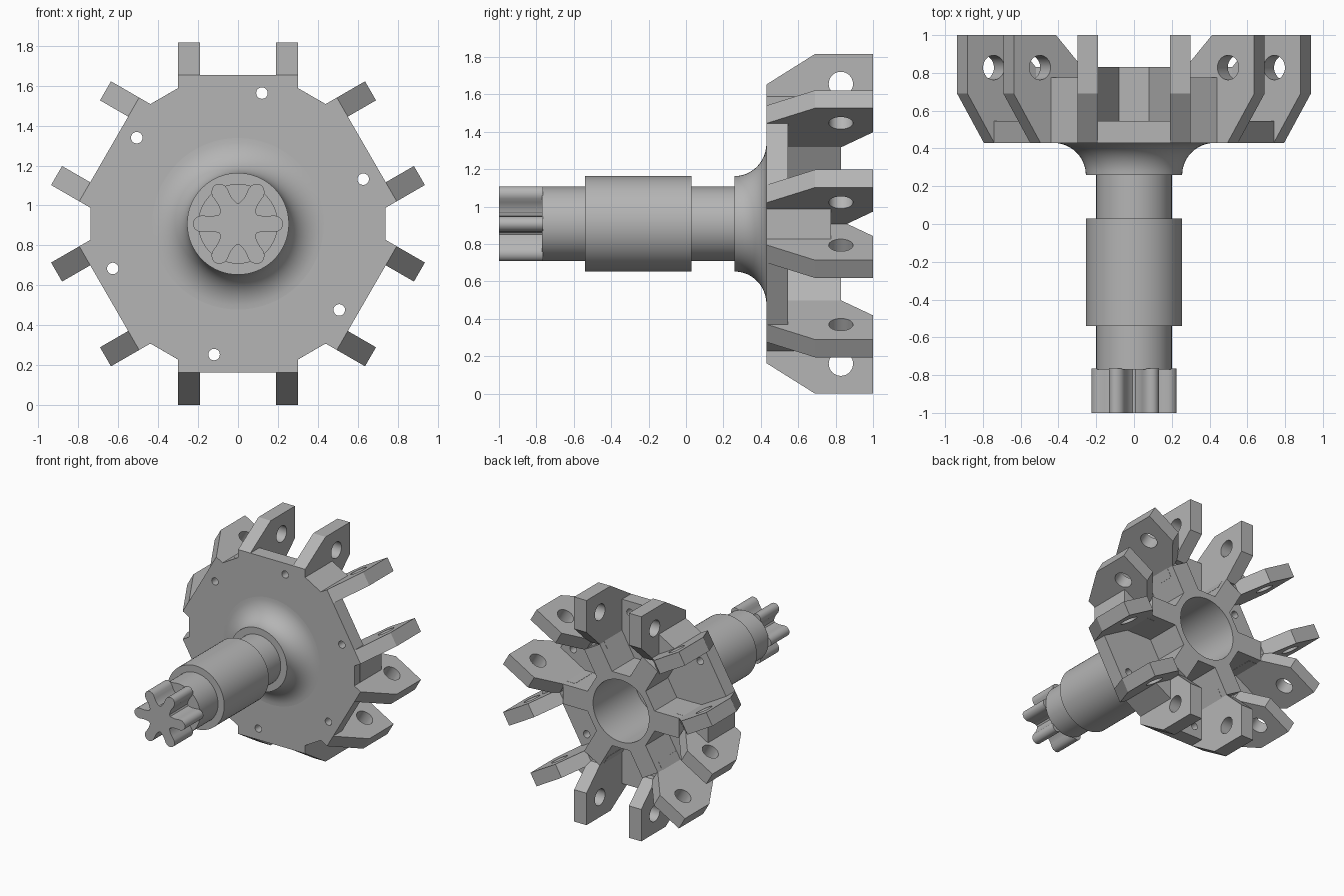
import bpy
import bmesh
from math import sin, cos, pi, radians
from mathutils import Matrix, Vector

if "Cube" in bpy.data.objects:
    bpy.data.objects.remove(bpy.data.objects["Cube"])

AXIS = 0.908                      # height of the shaft axis
SECTORS = [radians(30 + 60 * i) for i in range(6)]

steel = bpy.data.materials.new("plain_grey")
steel.use_nodes = True
GREY = (0.46, 0.46, 0.46, 1)
steel.diffuse_color = GREY
steel.node_tree.nodes["Principled BSDF"].inputs["Base Color"].default_value = GREY


def finish(name, mesh):
    """Clean a mesh, shade it and add it to the scene."""
    bm = bmesh.new()
    bm.from_mesh(mesh)
    bmesh.ops.remove_doubles(bm, verts=bm.verts, dist=0.0001)
    bmesh.ops.recalc_face_normals(bm, faces=bm.faces)
    bm.to_mesh(mesh)
    bm.free()
    mesh.materials.clear()
    mesh.materials.append(steel)
    mesh.shade_smooth()
    mesh.set_sharp_from_angle(angle=radians(30))
    obj = bpy.data.objects.new(name, mesh)
    bpy.context.collection.objects.link(obj)
    return obj


def extrude(name, outlines, thickness, matrix):
    """Extrude a filled outline; further outlines become holes."""
    curve = bpy.data.curves.new(name, "CURVE")
    curve.dimensions = "2D"
    curve.fill_mode = "BOTH"
    curve.extrude = thickness / 2
    for pts in outlines:
        spline = curve.splines.new("POLY")
        spline.points.add(len(pts) - 1)
        for p, (x, y) in zip(spline.points, pts):
            p.co = (x, y, 0, 1)
        spline.use_cyclic_u = True
    temp = bpy.data.objects.new(name + "_curve", curve)
    bpy.context.collection.objects.link(temp)
    bpy.context.view_layer.update()
    deps = bpy.context.evaluated_depsgraph_get()
    mesh = bpy.data.meshes.new_from_object(temp.evaluated_get(deps))
    bpy.data.objects.remove(temp)
    mesh.transform(matrix)
    mesh.name = name
    return finish(name, mesh)


def frame(x, y, z, origin):
    """Matrix from three axes and an origin."""
    m = Matrix((x, y, z)).transposed().to_4x4()
    m.translation = Vector(origin)
    return m


def slab(name, outlines, y0, y1):
    """Outline in the front plane, extruded from y0 to y1."""
    m = frame((1, 0, 0), (0, 0, 1), (0, -1, 0), (0, (y0 + y1) / 2, AXIS))
    return extrude(name, outlines, y1 - y0, m)


def circle(cx, cy, r, n):
    return [(cx + r * cos(2 * pi * i / n), cy + r * sin(2 * pi * i / n)) for i in range(n)]


def polar(a, u, v):
    """Radial u and lateral v in the sector at angle a."""
    return (u * cos(a) - v * sin(a), u * sin(a) + v * cos(a))


def around(points, angles=SECTORS):
    return [polar(a, u, v) for a in angles for u, v in points]


# Turned shaft with collar, flared flange and rear bore
flare = [(0.43 - 0.175 * cos(t * pi / 24), 0.26 + 0.17 * sin(t * pi / 24)) for t in range(13)]
profile = [(0, -0.77), (0.2, -0.77), (0.2, -0.54), (0.255, -0.54), (0.255, 0.03),
           (0.2, 0.03), (0.2, 0.26)] + flare + [(0.43, 0.45), (0.25, 0.45), (0.25, 0.3), (0, 0.3)]
bm = bmesh.new()
verts = [bm.verts.new((r, y, AXIS)) for r, y in profile]
edges = [bm.edges.new(pair) for pair in zip(verts, verts[1:])]
bmesh.ops.spin(bm, geom=verts + edges, cent=(0, 0, AXIS), axis=(0, 1, 0),
               angle=2 * pi, steps=64, use_merge=True)
shaft_mesh = bpy.data.meshes.new("shaft")
bm.to_mesh(shaft_mesh)
bm.free()
finish("shaft", shaft_mesh)

# Six-lobed spline on the shaft end
half = [(0.094, 0.046), (0.108, 0.042), (0.13, 0.038), (0.155, 0.039), (0.18, 0.042),
        (0.2, 0.038), (0.216, 0.026), (0.224, 0.012)]
lobe = [(u, -v) for u, v in half] + [(0.226, 0)] + half[::-1]
slab("spline_end", [around(lobe, [i * pi / 3 for i in range(6)])], -1, -0.765)

# Front plate with six flats, notches and bolt holes
plate = [(0.68, -0.3), (0.745, -0.3), (0.745, 0.3), (0.68, 0.3)]
bolts = [circle(x, z, 0.029, 20) for x, z in around([(0.655, -0.12)])]
slab("front_plate", [around(plate), circle(0, 0, 0.25, 64)] + bolts, 0.43, 0.545)

# Star-shaped rear hub with bore
star = [(0.49, -0.19), (0.3, -0.08), (0.3, 0.08), (0.49, 0.19)]
slab("rear_hub", [around(star), circle(0, 0, 0.25, 64)], 0.54, 0.83)

# Pairs of drilled lugs on each flat, with webs between neighbours
lug = [(0.48, 0.5), (0.74, 0.5), (0.745, 0.43), (0.908, 0.69), (0.908, 1),
       (0.65, 1), (0.49, 0.83), (0.48, 0.82)]
for i, a in enumerate(SECTORS):
    radial, lateral = (cos(a), 0, sin(a)), (-sin(a), 0, cos(a))
    for side, tag in ((-1, "a"), (1, "b")):
        x, z = polar(a, 0, side * 0.245)
        extrude(f"lug_{i + 1}_{tag}", [lug, circle(0.748, 0.828, 0.065, 32)], 0.11,
                frame(radial, (0, 1, 0), lateral, (x, 0, z + AXIS)))
    b = a + pi / 6
    web = [polar(b, u, v) for u, v in ((0.45, -0.082), (0.739, -0.082), (0.739, 0.082), (0.45, 0.082))]
    slab(f"web_{i + 1}", [web], 0.5, 0.775)
